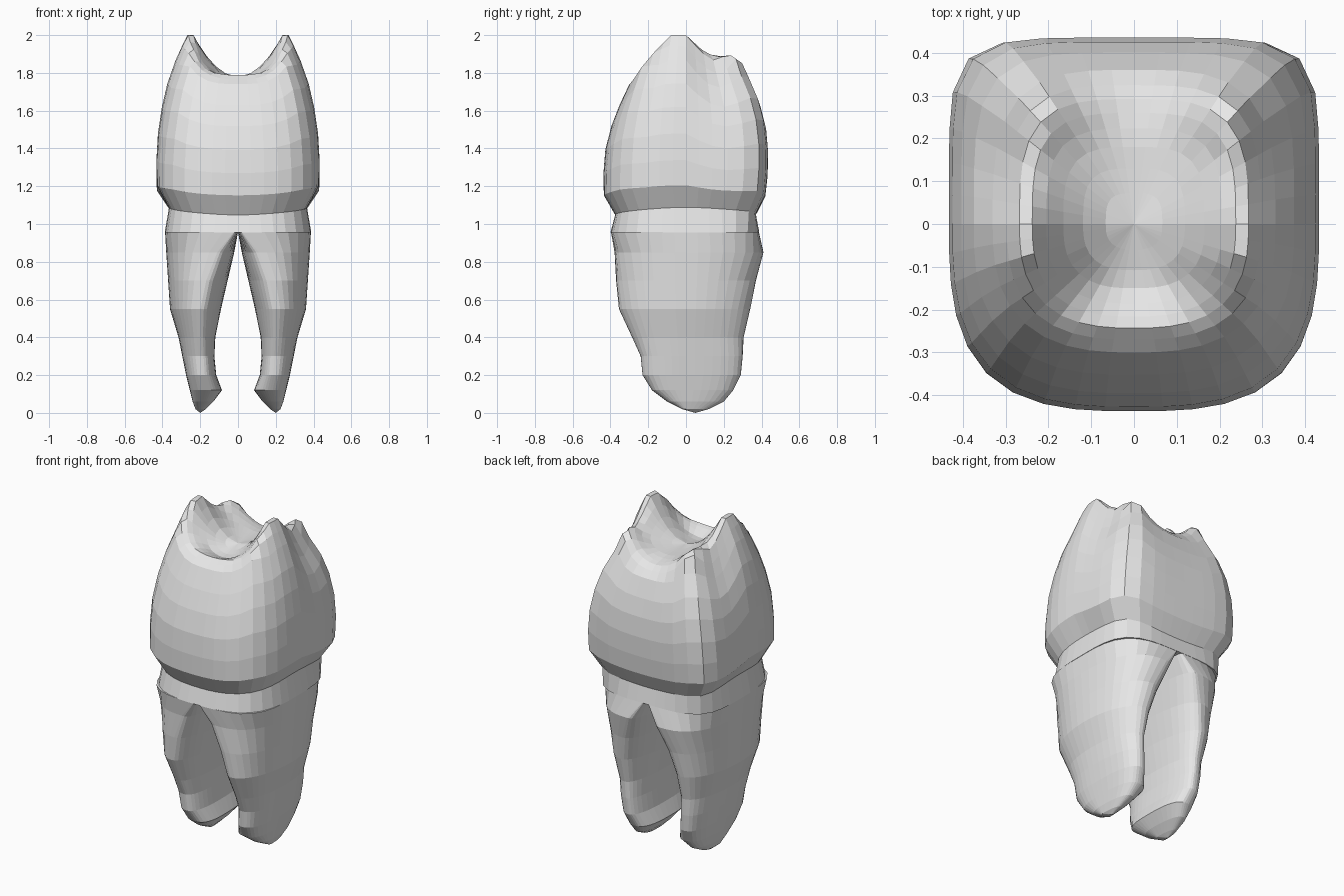
import bpy
import bmesh
from math import sin, cos, tau

if "Cube" in bpy.data.objects:
    bpy.data.objects.remove(bpy.data.objects["Cube"])

SEGMENTS = 40

material = bpy.data.materials.new("pale_grey")
material.use_nodes = True
grey = (0.8, 0.8, 0.8, 1)
material.diffuse_color = grey
material.node_tree.nodes["Principled BSDF"].inputs["Base Color"].default_value = grey


def blend(table, value):
    """Linear interpolation in a list of (position, result) pairs."""
    if value <= table[0][0]:
        return table[0][1]
    for (a, start), (b, end) in zip(table, table[1:]):
        if value <= b:
            return start + (end - start) * (value - a) / (b - a)
    return table[-1][1]


def outline(centre, left, right, front, back, front_round, back_round):
    """Squared oval with its own reach and roundness on each side."""
    points = []
    for i in range(SEGMENTS):
        c, s = cos(tau * i / SEGMENTS), sin(tau * i / SEGMENTS)
        n = back_round if s > 0 else front_round
        r = (abs(c) ** n + abs(s) ** n) ** (-1 / n)
        x = centre + r * c * (right if c > 0 else left)
        y = r * s * (back if s > 0 else front)
        points.append((x, y))
    return points


def loft(name, rings, tip=None, close_start=False, close_end=False):
    """Skin a stack of rings, with an optional pointed end."""
    bm = bmesh.new()
    loops = [[bm.verts.new(p) for p in ring] for ring in rings]
    for low, high in zip(loops, loops[1:]):
        for i in range(SEGMENTS):
            j = (i + 1) % SEGMENTS
            bm.faces.new((low[i], low[j], high[j], high[i]))
    if tip:
        end = bm.verts.new(tip)
        for i in range(SEGMENTS):
            bm.faces.new((loops[-1][i], loops[-1][(i + 1) % SEGMENTS], end))
    if close_start:
        bm.faces.new(loops[0])
    if close_end:
        bm.faces.new(loops[-1])
    bmesh.ops.recalc_face_normals(bm, faces=bm.faces)
    mesh = bpy.data.meshes.new(name)
    bm.to_mesh(mesh)
    bm.free()
    mesh.materials.append(material)
    obj = bpy.data.objects.new(name, mesh)
    bpy.context.collection.objects.link(obj)
    return obj


# Chewing surface: a middle valley between two cusped side ridges
VALLEY = [(-0.3, 1.74), (-0.24, 1.79), (-0.14, 1.75), (0, 1.78), (0.2, 1.78),
          (0.3, 1.76), (0.36, 1.7)]
RIDGE = [(-0.3, 1.74), (-0.22, 1.85), (-0.15, 1.93), (-0.08, 2), (0, 2),
         (0.08, 1.925), (0.15, 1.885), (0.26, 1.895), (0.3, 1.85), (0.36, 1.71)]


def chewing_height(x, y):
    x = abs(x)
    crest = blend([(0, 0.235), (0.26, 0.2)], y)
    rise = min(x / crest, 1) ** 2
    drop = max(x - crest - 0.035, 0) * 2.2
    low = blend(VALLEY, y)
    return max(low + (blend(RIDGE, y) - low) * rise - drop, 1.66)


def gum_line(i):
    """Wavy line where crown and neck meet, higher on the sides."""
    return 1.068 + 0.02 * cos(2 * tau * i / SEGMENTS)


# Crown: height share, half width, front reach, back reach
CROWN = [(0, 0.365, 0.375, 0.37), (0.15, 0.43, 0.435, 0.42),
         (0.32, 0.432, 0.437, 0.432), (0.5, 0.424, 0.427, 0.435),
         (0.68, 0.403, 0.395, 0.425), (0.84, 0.374, 0.352, 0.4),
         (1, 0.33, 0.3, 0.36)]
rim = outline(0, 0.33, 0.33, 0.3, 0.36, 2.7, 3.4)
crown_rings = []
for share, width, front, back in CROWN:
    ring = outline(0, width, width, front, back, 3.2 - 0.5 * share,
                   6.5 - 3.1 * share ** 2)
    crown_rings.append([
        (x, y, gum_line(i) + share * (chewing_height(*rim[i]) - gum_line(i)))
        for i, (x, y) in enumerate(ring)])
for scale in (0.9, 0.81, 0.72, 0.62, 0.5, 0.36, 0.2):
    crown_rings.append([
        (x * scale, y * scale, chewing_height(x * scale, y * scale)) for x, y in rim])
loft("crown", crown_rings, tip=(0, 0, chewing_height(0, 0)))

# Neck: a band that widens below the gum line
neck_top = outline(0, 0.365, 0.365, 0.375, 0.37, 3.2, 6.5)
neck_bottom = outline(0, 0.388, 0.388, 0.4, 0.388, 3, 4)
loft("neck", [[(x, y, gum_line(i)) for i, (x, y) in enumerate(neck_top)],
              [(x, y, 0.955) for x, y in neck_bottom]], close_end=True)

# Roots: height, inner x, outer x, widest share, front reach, back reach, roundness
ROOT = [(0.957, 0, 0.386, 0.06, 0.397, 0.386, 3.4),
        (0.85, 0.02, 0.38, 0.25, 0.378, 0.41, 2.6),
        (0.7, 0.055, 0.37, 0.36, 0.37, 0.37, 2.2),
        (0.55, 0.09, 0.36, 0.4, 0.355, 0.34, 2),
        (0.4, 0.12, 0.315, 0.4, 0.285, 0.305, 2.1),
        (0.3, 0.125, 0.295, 0.4, 0.24, 0.3, 2.4),
        (0.2, 0.115, 0.275, 0.45, 0.23, 0.29, 2.5),
        (0.12, 0.085, 0.255, 0.5, 0.18, 0.25, 2.8),
        (0.06, 0.13, 0.24, 0.5, 0.1, 0.2, 2.3),
        (0.02, 0.17, 0.225, 0.5, 0.02, 0.12, 2.2)]
root_rings = []
for z, inner, outer, share, front, back, roundness in ROOT:
    centre = inner + share * (outer - inner)
    shape = outline(centre, centre - inner, outer - centre, front, back,
                    roundness, roundness)
    root_rings.append([(x, y, z) for x, y in shape])
roots = loft("roots", root_rings, tip=(0.2, 0.05, 0), close_start=True)
mirror = roots.modifiers.new("other_side", "MIRROR")
mirror.use_mirror_merge = False
